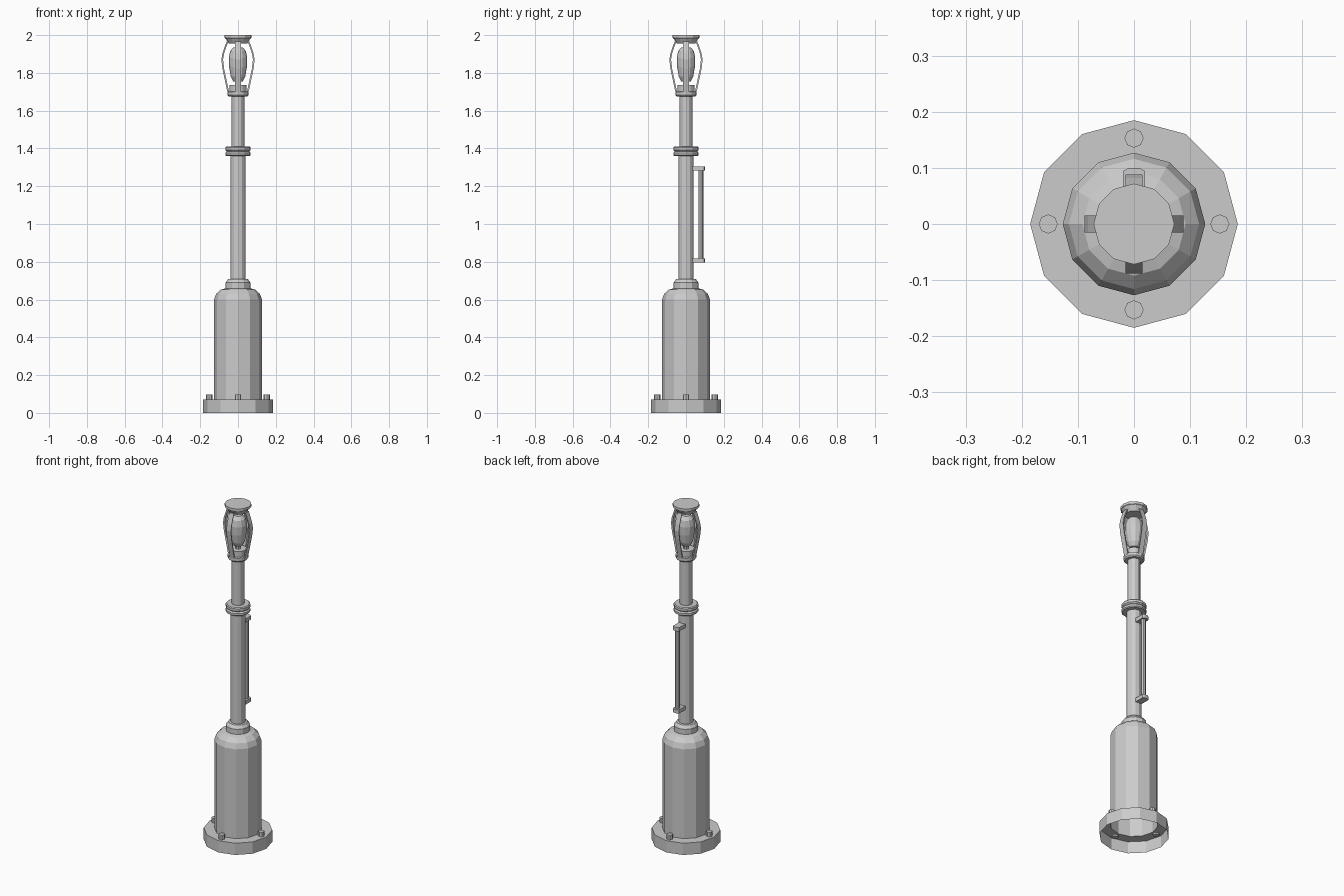
import bpy, bmesh
from math import sin, cos, pi

if "Cube" in bpy.data.objects:
    bpy.data.objects.remove(bpy.data.objects["Cube"])


def finish(name, bm):
    bmesh.ops.recalc_face_normals(bm, faces=bm.faces)
    me = bpy.data.meshes.new(name)
    bm.to_mesh(me)
    bm.free()
    ob = bpy.data.objects.new(name, me)
    bpy.context.collection.objects.link(ob)
    return ob


def lathe(name, profile, n=12, at=(0, 0), cap_low=True, cap_high=True):
    """Revolve (radius, z) points about a vertical axis, flat faceted."""
    bm = bmesh.new()
    rings = [[bm.verts.new((at[0] + r * cos(2 * pi * i / n),
                            at[1] + r * sin(2 * pi * i / n), z))
              for i in range(n)] for r, z in profile]
    for a, b in zip(rings, rings[1:]):
        for i in range(n):
            j = (i + 1) % n
            bm.faces.new((a[i], a[j], b[j], b[i]))
    if cap_low:
        bm.faces.new(rings[0])
    if cap_high:
        bm.faces.new(rings[-1])
    return finish(name, bm)


def prism(name, outline, z0, z1):
    """Extrude an (x, y) outline upwards."""
    bm = bmesh.new()
    lo, hi = [[bm.verts.new((x, y, z)) for x, y in outline] for z in (z0, z1)]
    bm.faces.new(lo)
    bm.faces.new(hi)
    for i in range(len(lo)):
        j = (i + 1) % len(lo)
        bm.faces.new((lo[i], lo[j], hi[j], hi[i]))
    return finish(name, bm)


def cage_bar(name, path, width, thick, angle):
    """Flat bar following (radius, z) points, turned about the z axis."""
    bm = bmesh.new()
    c, s = cos(angle), sin(angle)
    rings = []
    for r, z in path:
        section = [(r, -width), (r, width),
                   (r - thick, width * .8), (r - thick, -width * .8)]
        rings.append([bm.verts.new((u * c - v * s, u * s + v * c, z))
                      for u, v in section])
    for a, b in zip(rings, rings[1:]):
        for i in range(4):
            j = (i + 1) % 4
            bm.faces.new((a[i], a[j], b[j], b[i]))
    bm.faces.new(rings[0])
    bm.faces.new(rings[-1])
    return finish(name, bm)


# Hollow base: flange and domed housing, open underneath
lathe("base_housing", [(.185, 0), (.185, .07), (.127, .07), (.127, .6),
                       (.116, .63), (.092, .652), (.064, .66)],
      cap_low=False, cap_high=False)

# Pole with collar and joint rings
lathe("base_collar", [(.066, .655), (.066, .69), (.052, .708), (.038, .71)])
lathe("lower_pole", [(.04, .70), (.04, 1.37)])
lathe("joint_ring", [(.04, 1.36), (.062, 1.36), (.067, 1.365), (.067, 1.377),
                     (.06, 1.384), (.067, 1.391), (.067, 1.405),
                     (.062, 1.41), (.033, 1.41)])
lathe("upper_pole", [(.034, 1.40), (.034, 1.685)])

# Lamp: socket, bulb, cap
lathe("lamp_socket", [(.05, 1.675), (.056, 1.682), (.056, 1.70),
                      (.046, 1.702), (.046, 1.735)])
lathe("bulb_stem", [(.015, 1.73), (.015, 1.77)], 8)
lathe("bulb", [(.025, 1.755), (.038, 1.78), (.047, 1.83), (.049, 1.88),
               (.042, 1.915), (.025, 1.935)])
lathe("lamp_cap", [(.048, 1.955), (.066, 1.982), (.072, 1.985), (.072, 2.0)])

# Four cage bars and four flange bolts
bar_path = [(.055, 1.695), (.065, 1.74), (.082, 1.82), (.088, 1.87),
            (.082, 1.905), (.061, 1.965)]
for k in range(4):
    a = k * pi / 2
    cage_bar(f"cage_bar_{k + 1}", bar_path, .015, .009, a)
    lathe(f"flange_bolt_{k + 1}", [(.017, .06), (.017, .097)], 8,
          (.153 * cos(a), .153 * sin(a)))

# Rear handrail with two brackets
for name, z in (("lower_bracket", .795), ("upper_bracket", 1.282)):
    prism(name, [(-.02, .03), (.02, .03), (.02, .094),
                 (.01, .1), (-.01, .1), (-.02, .094)], z, z + .022)
lathe("handrail", [(.013, .81), (.013, 1.29)], 8, (0, .079))
